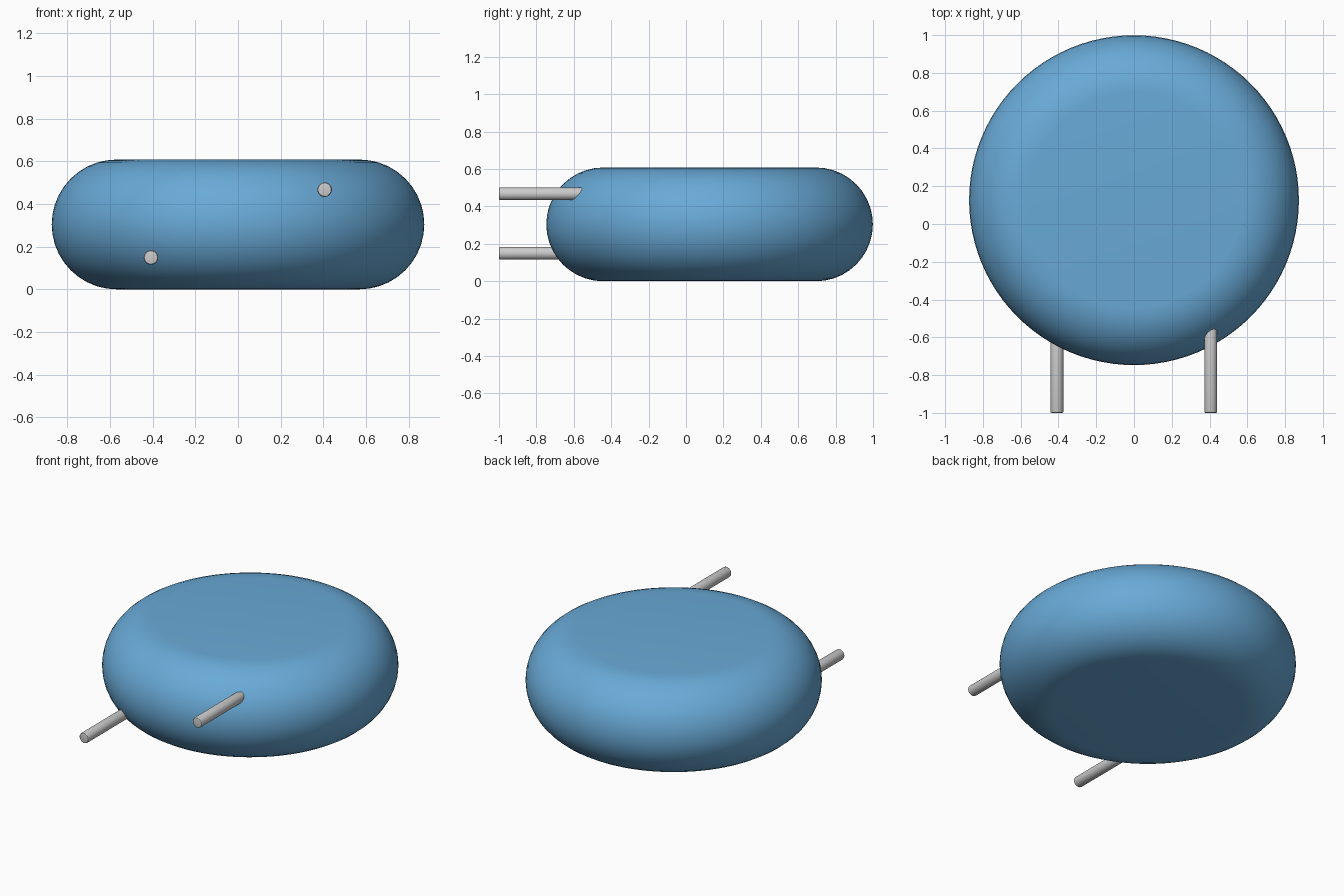
import bpy, bmesh
from math import sin, cos, pi, radians
from mathutils import Matrix, Vector

if "Cube" in bpy.data.objects:
    bpy.data.objects.remove(bpy.data.objects["Cube"])


def finish(name, bm, rgb=None):
    bmesh.ops.recalc_face_normals(bm, faces=bm.faces)
    mesh = bpy.data.meshes.new(name)
    bm.to_mesh(mesh)
    bm.free()
    obj = bpy.data.objects.new(name, mesh)
    bpy.context.collection.objects.link(obj)
    if rgb:
        mat = bpy.data.materials.new(name + "_colour")
        mat.diffuse_color = (*rgb, 1)
        mat.use_nodes = True
        mat.node_tree.nodes["Principled BSDF"].inputs["Base Color"].default_value = mat.diffuse_color
        mesh.materials.append(mat)
    bpy.ops.object.select_all(action='DESELECT')
    obj.select_set(True)
    bpy.context.view_layer.objects.active = obj
    bpy.ops.object.shade_smooth_by_angle(angle=radians(30))
    return obj


# Round pillow-edged body: flat discs joined by a semicircular rim
CENTRE_Y, FLAT_R, RIM_R = 0.126, 0.569, 0.304
bm = bmesh.new()
steps = 20
pts = [(0, 0)]
for i in range(steps + 1):
    a = -pi / 2 + pi * i / steps
    pts.append((FLAT_R + RIM_R * cos(a), RIM_R + RIM_R * sin(a)))
pts.append((0, 2 * RIM_R))
verts = [bm.verts.new((r, CENTRE_Y, z)) for r, z in pts]
edges = [bm.edges.new(pair) for pair in zip(verts, verts[1:])]
bmesh.ops.spin(bm, geom=verts + edges, cent=(0, CENTRE_Y, 0), axis=(0, 0, 1),
               angle=2 * pi, steps=96)
bmesh.ops.remove_doubles(bm, verts=bm.verts, dist=1e-4)
finish("body", bm, (0.14, 0.40, 0.68))


# Straight lead pins running forward, with slightly softened ends
def lead(name, x, z, y_front=-1.0, y_back=-0.5, radius=0.034):
    bm = bmesh.new()
    place = (Matrix.Translation(Vector((x, (y_front + y_back) / 2, z)))
             @ Matrix.Rotation(pi / 2, 4, 'X'))
    bmesh.ops.create_cone(bm, cap_ends=True, segments=32, radius1=radius,
                          radius2=radius, depth=y_back - y_front, matrix=place)
    rims = [e for e in bm.edges if abs(e.verts[0].co.y - e.verts[1].co.y) < 1e-4]
    bmesh.ops.bevel(bm, geom=rims, offset=0.007, segments=3, profile=0.5,
                    affect='EDGES')
    finish(name, bm)


lead("left_lead", -0.408, 0.149)
lead("right_lead", 0.406, 0.467)
